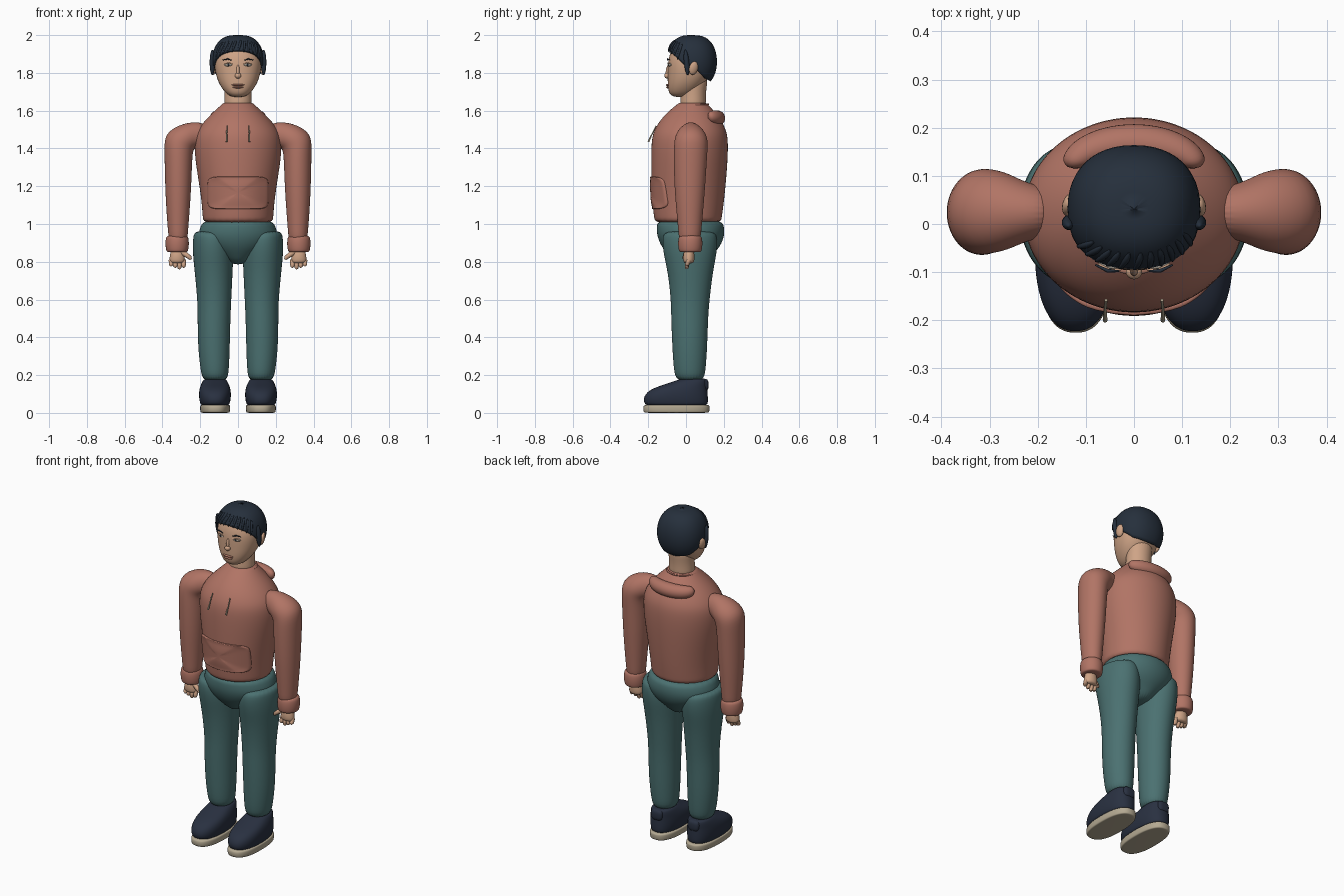
import bpy, math
from mathutils import Vector

if "Cube" in bpy.data.objects:
    bpy.data.objects.remove(bpy.data.objects["Cube"])


def material(name, rgb):
    m = bpy.data.materials.new(name)
    m.use_nodes = True
    m.diffuse_color = (*rgb, 1)
    m.node_tree.nodes["Principled BSDF"].inputs["Base Color"].default_value = (*rgb, 1)
    return m


CLAY = material("clay knit", (.44, .175, .13))
TEAL = material("teal cloth", (.07, .165, .165))
NAVY = material("navy shoe", (.022, .03, .052))
DARK = material("dark hair", (.019, .029, .045))
SKIN = material("skin", (.62, .37, .24))
LIP = material("lip", (.45, .2, .14))
CREAM = material("cream rubber", (.46, .4, .29))
EYE = material("eye white", (.55, .5, .42))


def finish(ob, mat, mirror=False, subdiv=0):
    ob.data.materials.append(mat)
    if mirror:
        ob.modifiers.new("mirror", "MIRROR")
    if subdiv:
        mod = ob.modifiers.new("smooth", "SUBSURF")
        mod.levels = mod.render_levels = subdiv
    for p in getattr(ob.data, "polygons", []):
        p.use_smooth = True
    return ob


def skin(name, rows, mat, mirror=False, subdiv=2, caps=True):
    """Join closed rows of points into one surface."""
    n = len(rows[0])
    verts = [p for row in rows for p in row]
    faces = [(r * n + i, r * n + (i + 1) % n, (r + 1) * n + (i + 1) % n, (r + 1) * n + i)
             for r in range(len(rows) - 1) for i in range(n)]
    if caps:
        faces += [tuple(reversed(range(n))), tuple(range(len(verts) - n, len(verts)))]
    me = bpy.data.meshes.new(name)
    me.from_pydata(verts, [], faces)
    ob = bpy.data.objects.new(name, me)
    bpy.context.collection.objects.link(ob)
    bpy.context.view_layer.objects.active = ob
    bpy.ops.object.mode_set(mode="EDIT")
    bpy.ops.mesh.select_all(action="SELECT")
    bpy.ops.mesh.normals_make_consistent(inside=False)
    bpy.ops.object.mode_set(mode="OBJECT")
    return finish(ob, mat, mirror, subdiv)


def spow(v, e):
    return math.copysign(abs(v) ** e, v)


def oval(center, u, v, e=1.0, n=28):
    """Closed superellipse spanned by the half axes u and v."""
    c, u, v = Vector(center), Vector(u), Vector(v)
    angles = [math.tau * i / n for i in range(n)]
    return [c + u * spow(math.cos(a), e) + v * spow(math.sin(a), e) for a in angles]


def loft(name, rings, mat, cx=0, e=1.0, **kw):
    """Rings hold height, half width, front y, back y and an optional x shift."""
    rows = []
    for z, rx, y0, y1, *dx in rings:
        x = cx + (dx[0] if dx else 0)
        rows.append(oval((x, (y0 + y1) / 2, z), (rx, 0, 0), (0, (y1 - y0) / 2, 0), e))
    return skin(name, rows, mat, **kw)


def ball(name, loc, size, mat, mirror=False, tilt=(0, 0, 0)):
    bpy.ops.mesh.primitive_uv_sphere_add(segments=20, ring_count=12, radius=1)
    ob = bpy.context.object
    ob.name = name
    ob.scale, ob.rotation_euler, ob.location = size, tilt, loc
    bpy.ops.object.transform_apply(location=True, rotation=True, scale=True)
    return finish(ob, mat, mirror)


def tube(name, points, radii, mat, mirror=False):
    cu = bpy.data.curves.new(name, "CURVE")
    cu.dimensions, cu.bevel_depth, cu.bevel_resolution = "3D", 1, 3
    cu.use_fill_caps = True
    sp = cu.splines.new("POLY")
    sp.points.add(len(points) - 1)
    for p, co, r in zip(sp.points, points, radii):
        p.co, p.radius = (*co, 1), r
    sp.use_smooth = True
    ob = bpy.data.objects.new(name, cu)
    bpy.context.collection.objects.link(ob)
    return finish(ob, mat, mirror)


# Hooded top: body, collar and hood roll
BODY = [(1.0, .183, -.163, .185), (1.03, .188, -.17, .19), (1.1, .192, -.178, .2),
        (1.2, .205, -.184, .211), (1.35, .23, -.186, .223), (1.45, .234, -.184, .224),
        (1.5, .214, -.168, .213), (1.55, .175, -.138, .187), (1.6, .122, -.09, .148),
        (1.635, .085, -.045, .114), (1.645, .074, -.033, .103)]
loft("hoodie_body", BODY, CLAY)
tube("collar_seam", oval((0, .035, 1.63), (.083, 0, 0), (0, .083, .004), n=32) +
     [Vector((.083, .035, 1.63))], [.005] * 33, CLAY)
arc = [math.pi * i / 16 for i in range(17)]
hood_rows = []
for a in arc:
    r = .012 + .03 * math.sin(a) ** .4
    out = Vector((math.cos(a), math.sin(a), 0))
    c = Vector((.125 * math.cos(a), .115 + .052 * math.sin(a), 1.572 - .012 * math.sin(a)))
    hood_rows.append(oval(c, out * r, (0, 0, r), n=16))
skin("hood_roll", hood_rows, CLAY, subdiv=1)


def body_front(x, z):
    for lo, hi in zip(BODY, BODY[1:]):
        if lo[0] <= z <= hi[0]:
            t = (z - lo[0]) / (hi[0] - lo[0])
            rx, y0, y1 = (p + (q - p) * t for p, q in zip(lo[1:], hi[1:]))
            return (y0 + y1) / 2 - (y1 - y0) / 2 * math.sqrt(max(0, 1 - (x / rx) ** 2))


# Front pocket wrapped on the body
pocket = []
for s, lift in ((1, -.012), (1, .008), (.96, .013), (.9, .009), (.6, .009), (.2, .009)):
    flat = oval((0, 0, 1.165), (.163 * s, 0, 0), (0, 0, .087 * s), .3, 40)
    pocket.append([Vector((p.x, body_front(p.x, p.z) - lift, p.z)) for p in flat])
skin("front_pocket", pocket, CLAY, subdiv=1)
tube("drawstring", [(.058, -.158, 1.52), (.06, -.178, 1.48), (.06, -.2, 1.435)],
     [.003, .003, .005], CREAM, True)

# Sleeves: inner x, inner z, outer x, outer z, depth centre, half depth
sleeve = [(.16, 1.4, .16, 1.53, .025, .05), (.21, 1.405, .225, 1.543, .025, .057),
          (.23, 1.402, .31, 1.528, .026, .083), (.238, 1.385, .39, 1.478, .027, .09),
          (.243, 1.33, .39, 1.39, .023, .089), (.247, 1.2, .386, 1.2, .02, .082),
          (.255, 1.08, .38, 1.08, .02, .072), (.265, .95, .37, .95, .02, .06),
          (.27, .9, .365, .9, .02, .055)]
rows = []
for xi, zi, xo, zo, cy, ry in sleeve:
    rows.append(oval(((xi + xo) / 2, cy, (zi + zo) / 2),
                     ((xo - xi) / 2, 0, (zo - zi) / 2), (0, ry, 0)))
skin("sleeve", rows, CLAY, mirror=True)
loft("cuff", [(.85, .05, -.03, .075), (.855, .058, -.038, .083), (.89, .063, -.043, .088),
              (.925, .061, -.041, .086), (.943, .052, -.032, .077)], CLAY, cx=.322, mirror=True)

# Hands
loft("palm", [(.87, .03, -.005, .04), (.84, .038, -.015, .045), (.81, .042, -.016, .045),
              (.79, .038, -.01, .04)], SKIN, cx=.322, mirror=True)
for i in range(4):
    x = .288 + .022 * i
    drop = .762 + .008 * abs(i - 1)
    tube("finger", [(x, .016, .81), (x, .006, .785), (x, .004, drop + .006), (x, .006, drop)],
         [.013, .012, .011, .006], SKIN, True)
tube("thumb", [(.295, .005, .85), (.272, -.004, .835), (.255, -.008, .822), (.25, -.008, .812)],
     [.014, .013, .011, .006], SKIN, True)

# Trousers
loft("trouser_seat", [(1.025, .183, -.15, .188), (.99, .198, -.156, .203),
                      (.94, .216, -.156, .206), (.88, .18, -.132, .183),
                      (.83, .1, -.09, .135), (.785, .04, -.05, .1)], TEAL)
loft("trouser_leg", [(.965, .08, -.1, .14, .022), (.94, .104, -.128, .168, .012),
                     (.85, .109, -.122, .165, .009), (.75, .101, -.097, .143, .006),
                     (.6, .09, -.08, .125, .002), (.5, .087, -.079, .117, .004),
                     (.35, .085, -.073, .113, .005), (.22, .075, -.065, .104, 0),
                     (.165, .064, -.05, .093, -.002)], TEAL, cx=.123, mirror=True)

# Shoes
loft("sole", [(0, .07, -.215, .115), (.002, .078, -.224, .123), (.02, .08, -.228, .126),
              (.038, .08, -.226, .126), (.045, .074, -.215, .118)],
     CREAM, cx=.121, e=.8, mirror=True)
loft("shoe_upper", [(.035, .07, -.205, .108), (.05, .079, -.223, .117), (.08, .085, -.226, .117),
                    (.11, .085, -.208, .115), (.135, .08, -.165, .113), (.155, .072, -.1, .113),
                    (.175, .062, -.045, .11), (.18, .05, -.02, .1)],
     NAVY, cx=.122, e=.85, mirror=True)
loft("heel_tab", [(.11, .035, .06, .118), (.15, .04, .05, .12), (.183, .036, .06, .118)],
     NAVY, cx=.122, e=.6, mirror=True)

# Neck and head
loft("neck", [(1.6, .076, -.035, .108), (1.66, .072, -.03, .104), (1.72, .072, -.025, .108),
              (1.79, .08, -.02, .12)], SKIN)
loft("head", [(1.672, .028, -.062, .0), (1.685, .056, -.085, .035), (1.71, .08, -.095, .07),
              (1.75, .105, -.098, .105), (1.8, .12, -.097, .13), (1.85, .126, -.097, .142),
              (1.9, .12, -.088, .142), (1.95, .093, -.06, .112), (1.975, .05, -.02, .08)],
     SKIN, e=.9)
ball("nose", (0, -.099, 1.785), (.017, .016, .015), SKIN)
ball("nose_bridge", (0, -.095, 1.81), (.009, .012, .035), SKIN, tilt=(-.15, 0, 0))
for z, w in ((1.736, .034), (1.724, .028)):
    ball("lip", (0, -.095, z), (w, .01, .006), LIP)
ball("eye", (.05, -.083, 1.843), (.024, .012, .009), EYE, True, (0, 0, .2))
ball("pupil", (.05, -.093, 1.843), (.006, .004, .006), DARK, True)
tube("eyelid", [(.027, -.094, 1.846), (.05, -.096, 1.853), (.074, -.083, 1.845)],
     [.002, .003, .002], SKIN, True)
tube("eyebrow", [(.032, -.098, 1.866), (.055, -.097, 1.874), (.08, -.085, 1.868)],
     [.002, .004, .002], DARK, True)
ball("ear", (.134, .04, 1.825), (.014, .024, .036), SKIN, True, (-.2, .15, .3))

# Hair cap whose lower edge follows a hairline around the head
HAIRLINE = [(-1, 1.755), (-.6, 1.77), (-.1, 1.82), (.2, 1.83), (.35, 1.855), (.7, 1.895), (1, 1.918)]


def hairline(front):
    for (f0, z0), (f1, z1) in zip(HAIRLINE, HAIRLINE[1:]):
        if front <= f1:
            return z0 + (z1 - z0) * (front - f0) / (f1 - f0)
    return HAIRLINE[-1][1]


def hair_point(a, t, lift=0):
    phi = t * math.acos((hairline(-math.sin(a)) - 1.86) / .14)
    r = math.sin(phi) ** .7
    return Vector(((.138 + lift) * r * spow(math.cos(a), .9),
                   .031 + (.133 + lift) * r * spow(math.sin(a), .9),
                   1.86 + (.14 + lift) * math.cos(phi)))


around = [math.tau * i / 48 for i in range(48)]
hair = skin("hair_cap", [[hair_point(a, t / 16) for a in around] for t in range(17)],
            DARK, subdiv=0, caps=False)
shell = hair.modifiers.new("thickness", "SOLIDIFY")
shell.thickness, shell.offset = .014, -1
for i in range(11):
    a = -math.pi / 2 + (i - 5) * .2
    tube("fringe_lock", [hair_point(a + .12 * (1 - t / 6), .55 + .08 * t, -.001) for t in range(7)],
         [.003, .006, .007, .007, .006, .005, .002], DARK)
ball("side_lock", (.136, .003, 1.855), (.014, .014, .068), DARK, True, (.1, 0, 0))
